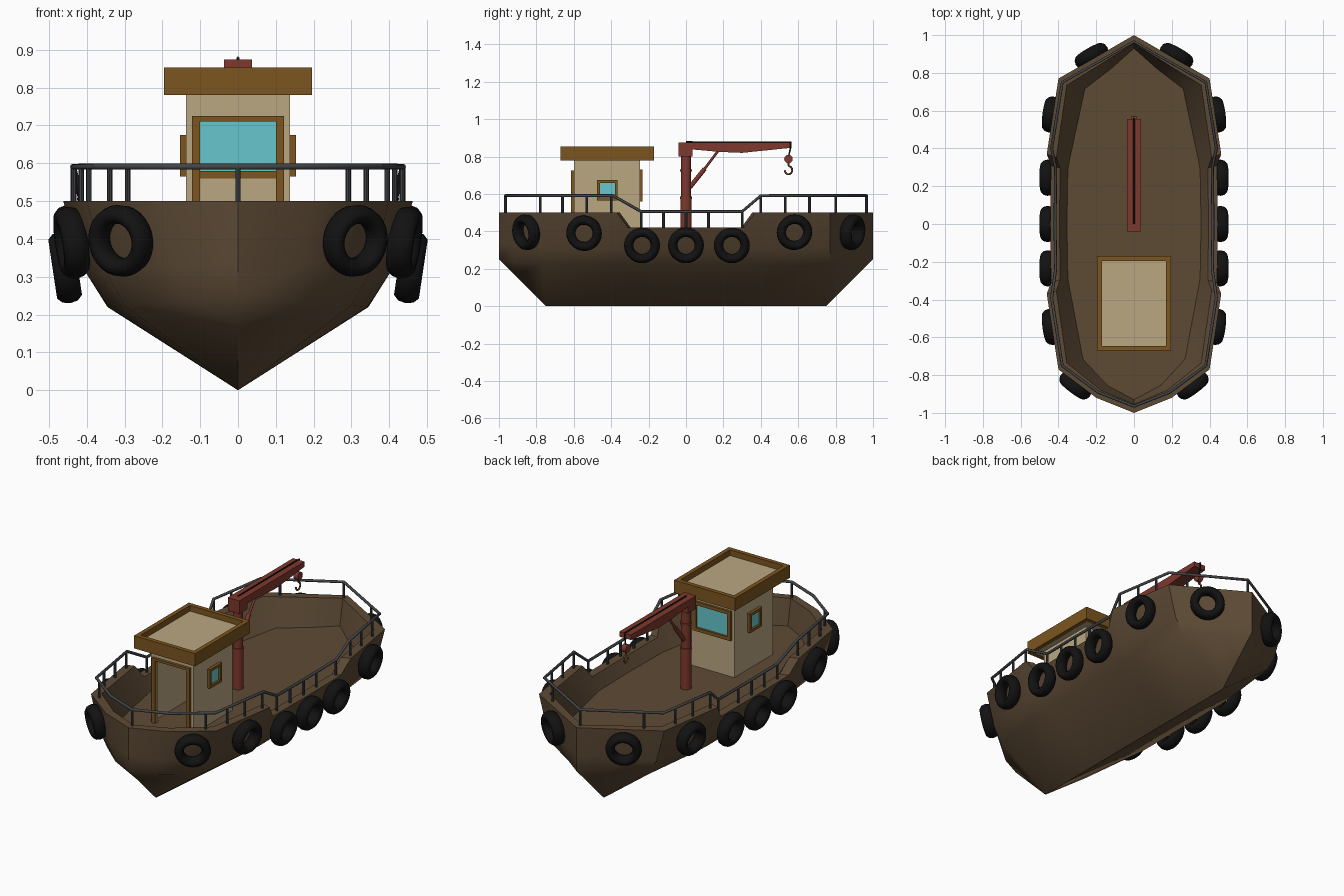
import bpy, bmesh, math
from mathutils import Vector

if "Cube" in bpy.data.objects:
    bpy.data.objects.remove(bpy.data.objects["Cube"])


def material(name, rgb):
    m = bpy.data.materials.new(name)
    m.use_nodes = True
    m.diffuse_color = (*rgb, 1)
    bsdf = next(n for n in m.node_tree.nodes if n.type == 'BSDF_PRINCIPLED')
    bsdf.inputs["Base Color"].default_value = (*rgb, 1)
    bsdf.inputs["Roughness"].default_value = 0.8
    return m


HULL = material("hull_brown", (0.11, 0.069, 0.036))
TRIM = material("trim_brown", (0.2, 0.09, 0.014))
WALL = material("cabin_beige", (0.5, 0.39, 0.225))
GLASS = material("window_cyan", (0.135, 0.57, 0.61))
RED = material("crane_red", (0.21, 0.04, 0.026))
RUBBER = material("tyre_black", (0.006, 0.006, 0.006))
STEEL = material("rail_grey", (0.055, 0.058, 0.063))
ROPE = material("cable_black", (0.01, 0.01, 0.01))
HOOK = material("hook_rust", (0.16, 0.06, 0.025))


def finish(name, bm, mat, smooth=None):
    bmesh.ops.recalc_face_normals(bm, faces=bm.faces)
    me = bpy.data.meshes.new(name)
    bm.to_mesh(me)
    bm.free()
    ob = bpy.data.objects.new(name, me)
    bpy.context.collection.objects.link(ob)
    me.materials.append(mat)
    if smooth:
        smooth_object(ob, smooth)
    return ob


def smooth_object(ob, angle):
    bpy.ops.object.select_all(action='DESELECT')
    ob.select_set(True)
    bpy.context.view_layer.objects.active = ob
    bpy.ops.object.shade_smooth_by_angle(angle=math.radians(angle))


def boxes(name, mat, *extents):
    """One object made of boxes, each given as x, y and z ranges."""
    bm = bmesh.new()
    for xr, yr, zr in extents:
        made = bmesh.ops.create_cube(bm, size=1)["verts"]
        for v in made:
            v.co = Vector([(a + b) / 2 + c * (b - a) for c, (a, b) in zip(v.co, (xr, yr, zr))])
    return finish(name, bm, mat)


def rod(name, a, b, r, mat, sides=12):
    a, b = Vector(a), Vector(b)
    bm = bmesh.new()
    bmesh.ops.create_cone(bm, cap_ends=True, segments=sides, radius1=r, radius2=r, depth=(b - a).length)
    turn = (b - a).to_track_quat('Z', 'Y')
    for v in bm.verts:
        v.co = turn @ v.co + (a + b) / 2
    return finish(name, bm, mat, 40)


def tube(name, points, r, mat, closed=False):
    cu = bpy.data.curves.new(name, 'CURVE')
    cu.dimensions = '3D'
    cu.bevel_depth, cu.bevel_resolution, cu.use_fill_caps = r, 2, True
    sp = cu.splines.new('POLY')
    sp.points.add(len(points) - 1)
    for p, co in zip(sp.points, points):
        p.co = (*co, 1)
    sp.use_cyclic_u = closed
    ob = bpy.data.objects.new(name, cu)
    bpy.context.collection.objects.link(ob)
    cu.materials.append(mat)
    return ob


# Hull: stations of y, rim half-width, rim height, chine half-width, deck half-width
DECK = 0.35
STATIONS = [
    (-1, 0, .5, 0, 0), (-.92, .2, .5, .14, .14), (-.77, .4, .5, .3, .27),
    (-.37, .462, .5, .342, .34), (-.31, .44, .42, .345, .35), (0, .443, .42, .345, .355),
    (.31, .44, .42, .345, .35), (.37, .462, .5, .342, .34), (.77, .4, .5, .3, .26),
    (.885, .2, .5, .14, .12), (1, 0, .5, 0, 0)]


def section(y, w, top, chine, deck, side):
    keel_y = y if abs(y) > .8 else max(-.75, min(.75, y))
    chine_z = .25 - .03 * chine / .345
    deck_y = y * .93
    pts = [(0, keel_y, max(0, abs(keel_y) - .75)), (chine, y, chine_z),
           ((chine + w) / 2, y, chine_z + .09), (w, y, top),
           (w * .89, y * .955, top), (deck, deck_y, DECK), (0, deck_y, DECK)]
    return [(x * side, yy, z) for x, yy, z in pts]


bm = bmesh.new()
for side in (-1, 1):
    cols = [[bm.verts.new(p) for p in section(*s, side)] for s in STATIONS]
    for c, d in zip(cols, cols[1:]):
        for i in range(len(c) - 1):
            bm.faces.new((c[i], c[i + 1], d[i + 1], d[i]))
bmesh.ops.remove_doubles(bm, verts=bm.verts, dist=.0005)
finish("hull", bm, HULL, 46)

# Guard rail around the rim, with posts
HI, LO = .591, .506
half = [(0, -.965, HI), (.19, -.89, HI), (.38, -.75, HI), (.436, -.39, HI), (.415, -.24, LO),
        (.418, 0, LO), (.415, .3, LO), (.436, .4, HI), (.38, .75, HI), (0, .965, HI)]
tube("guard_rail", half + [(-x, y, z) for x, y, z in half[-2:0:-1]], .008, STEEL, True)


def on_rail(y):
    for a, b in zip(half, half[1:]):
        if a[1] <= y <= b[1]:
            return Vector(a).lerp(Vector(b), (y - a[1]) / (b[1] - a[1]))


for y in (-.965, -.78, -.66, -.53, -.4, -.24, -.12, 0, .12, .3, .4, .53, .66, .8, .965):
    p = on_rail(y)
    for side in ((-1, 1) if p.x > .01 else (1,)):
        top = Vector((p.x * side, p.y, p.z))
        rod("rail_post", top, top - Vector((0, 0, .095)), .007, STEEL, 8)

# Tyre fenders: position and outward direction, mirrored
for x, y, z, nx, ny in [(.31, -.855, .395, .6, -.8), (.44, -.545, .39, 1, -.14), (.457, -.235, .325, 1, 0),
                        (.457, 0, .325, 1, 0), (.457, .245, .325, 1, 0), (.44, .58, .395, 1, .14),
                        (.225, .89, .395, .5, .87)]:
    for side in (-1, 1):
        n = Vector((nx * side, ny, -.15))
        bpy.ops.mesh.primitive_torus_add(location=(x * side, y, z), major_segments=28, minor_segments=10,
                                         major_radius=.071, minor_radius=.025)
        tyre = bpy.context.object
        tyre.name = "tyre_fender"
        tyre.scale.z = 1.4
        tyre.rotation_euler = n.to_track_quat('Z', 'Y').to_euler()
        tyre.data.materials.append(RUBBER)
        smooth_object(tyre, 60)

# Cabin walls: open doorway at the front, window opening at the back
W, T, F, B, TOP = .137, .012, -.6, -.245, .79
boxes("cabin_sides", WALL, *[(sorted((s * W, s * (W - T))), (F, B), (DECK, TOP)) for s in (-1, 1)])
jambs = [sorted((s * .1, s * (W - T))) for s in (-1, 1)]
for name, y, low in (("cabin_front", F, None), ("cabin_back", B - T, .575)):
    yr = (y, y + T)
    parts = [(j, yr, (DECK, TOP)) for j in jambs] + [((-.1, .1), yr, (.713, TOP))]
    if low:
        parts.append(((-.1, .1), yr, (DECK, low)))
    boxes(name, WALL, *parts)

# Door and window frames
bars = [sorted((s * .1, s * .121)) for s in (-1, 1)]
boxes("door_frame", TRIM, *[(b, (F - .015, F + .013), (DECK, .725)) for b in bars],
      ((-.1, .1), (F - .015, F + .013), (.711, .725)))
yr = (B - .014, B + .012)
boxes("back_window_frame", TRIM, *[(b, yr, (.56, .73)) for b in bars],
      ((-.1, .1), yr, (.71, .73)), ((-.1, .1), yr, (.56, .58)))
boxes("back_window_glass", GLASS, ((-.1, .1), (B - .008, B), (.58, .713)))
for s in (-1, 1):
    xr = sorted((s * (W - .002), s * .154))
    boxes("side_window_frame", TRIM,
          *[(xr, y, (.565, .675)) for y in ((-.475, -.46), (-.38, -.365))],
          *[(xr, (-.46, -.38), z) for z in ((.565, .58), (.66, .675))])
    boxes("side_window_glass", GLASS, (sorted((s * W, s * (W + .006))), (-.46, -.38), (.58, .66)))

# Roof tray: brown rim around a recessed beige panel
RX, RF, RB, RIM = .195, -.67, -.17, .025
zr = (.78, .853)
boxes("roof_rim", TRIM, *[(sorted((s * RX, s * (RX - RIM))), (RF, RB), zr) for s in (-1, 1)],
      *[((RIM - RX, RX - RIM), y, zr) for y in ((RF, RF + RIM), (RB - RIM, RB))])
boxes("roof_panel", WALL, ((RIM - RX, RX - RIM), (RF + RIM, RB - RIM), (.782, .82)))

# Crane mast, collars and strut
rod("crane_mast_lower", (0, 0, DECK), (0, 0, .58), .03, RED, 20)
rod("crane_mast_upper", (0, 0, .58), (0, 0, .81), .026, RED, 20)
for z in (.58, .725):
    rod("crane_collar", (0, 0, z - .006), (0, 0, z + .006), .032, RED, 20)
rod("strut_sleeve", (0, .02, .635), (0, .1, .735), .012, RED)
rod("strut_piston", (0, .1, .735), (0, .175, .835), .007, RED)

# Crane boom: side profile extruded across
profile = [(-.04, .875), (.555, .875), (.555, .846), (.3, .82), (.18, .825), (.035, .838), (.035, .8), (-.04, .8)]
bm = bmesh.new()
face = bm.faces.new([bm.verts.new((-.037, y, z)) for y, z in profile])
ext = bmesh.ops.extrude_face_region(bm, geom=[face])["geom"]
bmesh.ops.translate(bm, vec=(.074, 0, 0), verts=[v for v in ext if isinstance(v, bmesh.types.BMVert)])
finish("crane_boom", bm, RED)

# Cable, hook block and hook
tube("crane_cable", [(0, 0, .878), (0, .56, .878), (0, .56, .85), (0, .548, .8)], .004, ROPE)
rod("hook_block", (-.014, .548, .787), (.014, .548, .787), .023, RED, 16)
arc = [math.radians(a) for a in range(80, -181, -20)]
tube("hook", [(0, .548, .775), (0, .548, .755)]
     + [(0, .548 + .02 * math.cos(a), .727 + .022 * math.sin(a)) for a in arc], .005, HOOK)
